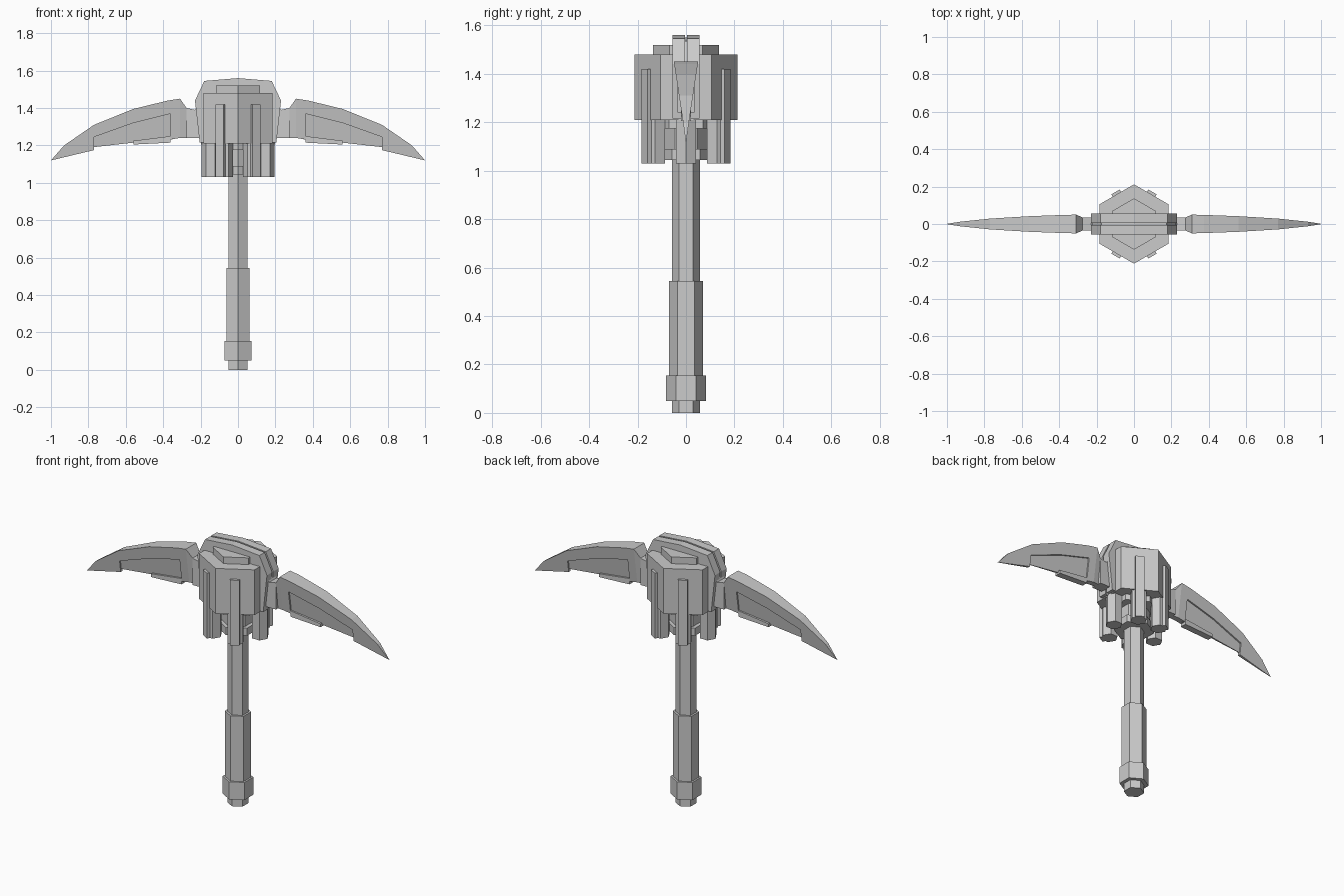
import bpy, bmesh
from math import sin, cos, pi, radians

if "Cube" in bpy.data.objects:
    bpy.data.objects.remove(bpy.data.objects["Cube"])


def finish(name, bm):
    bmesh.ops.recalc_face_normals(bm, faces=bm.faces)
    me = bpy.data.meshes.new(name)
    bm.to_mesh(me)
    bm.free()
    ob = bpy.data.objects.new(name, me)
    bpy.context.collection.objects.link(ob)
    return ob


def hex_prism(name, r, z0, z1, cx=0, cy=0, turn=30):
    """Six-sided column; turn 30 puts corners on the y axis."""
    bm = bmesh.new()
    ang = [radians(turn + 60 * i) for i in range(6)]
    rings = [[bm.verts.new((cx + r * cos(a), cy + r * sin(a), z)) for a in ang]
             for z in (z0, z1)]
    for ring in rings:
        bm.faces.new(ring)
    for i in range(6):
        j = (i + 1) % 6
        bm.faces.new((rings[0][i], rings[0][j], rings[1][j], rings[1][i]))
    return finish(name, bm)


def slab(name, pts, lo, hi=None, side=1):
    """Extrude an xz profile between y = lo(x, z) and y = hi(x, z)."""
    hi = hi or (lambda x, z: -lo(x, z))
    bm = bmesh.new()
    caps = [[bm.verts.new((side * x, f(x, z), z)) for x, z in pts] for f in (lo, hi)]
    for cap in caps:
        bm.faces.new(cap)
    n = len(pts)
    for i in range(n):
        j = (i + 1) % n
        bm.faces.new((caps[0][i], caps[0][j], caps[1][j], caps[1][i]))
    return finish(name, bm)


def flat(y):
    return lambda x, z: y


# handle
hex_prism("pommel", .058, 0, .06)
hex_prism("grip_collar", .083, .05, .155)
hex_prism("grip", .071, .15, .545)
hex_prism("shaft", .058, .54, 1.25)

# head block
hex_prism("head_block", .212, 1.21, 1.48)
hex_prism("head_cap", .137, 1.47, 1.52)
hex_prism("neck_core", .09, 1.09, 1.22)
hex_prism("neck_ring", .115, 1.045, 1.09)
hex_prism("neck_upper_ring", .14, 1.175, 1.215)

# ring of posts under the head, clamps running up the angled faces
for i in range(6):
    a = radians(60 * i)
    hex_prism(f"neck_post_{i}", .048, 1.03, 1.215, .147 * cos(a), .147 * sin(a), 60 * i)
    if i % 3:
        bm = bmesh.new()
        bmesh.ops.create_cube(bm, size=1)
        for v in bm.verts:
            r, t = .17 + v.co.x * .056, v.co.y * .052
            v.co = (r * cos(a) - t * sin(a), r * sin(a) + t * cos(a), 1.225 + v.co.z * .39)
        finish(f"clamp_strut_{i}", bm)

# band over the head: two plates with a narrow groove between them
half = [(.205, 1.215), (.23, 1.44), (.18, 1.545)]
band = half + [(0, 1.56)] + [(-x, z) for x, z in reversed(half)]
slab("head_band_front", band, flat(-.055), flat(-.005))
slab("head_band_back", band, flat(.005), flat(.055))
slab("head_band_core", [(x * .96, z - .01) for x, z in band], flat(-.006))


# blades: wedge section, thick along the top and thin along the lower edge
def wedge(x, z):
    return -max(.001, .05 * (z - 1.12) / .33)


def recessed(x, z):
    return min(-.001, wedge(x, z) + .009)


rim = [(.31, 1.24), (.31, 1.45), (.375, 1.44), (.56, 1.395), (.77, 1.31), (.93, 1.20),
       (1, 1.12), (.77, 1.175), (.77, 1.245), (.56, 1.32), (.36, 1.37), (.36, 1.232)]
panel = [(.35, 1.232), (.35, 1.38), (.56, 1.33), (.78, 1.255), (.78, 1.19), (.56, 1.215)]
edge = [(.29, 1.235), (.36, 1.25), (.56, 1.225), (.56, 1.205), (.36, 1.215)]
for s, side in ((1, "right"), (-1, "left")):
    slab(f"{side}_blade_rim", rim, wedge, side=s)
    slab(f"{side}_blade_panel", panel, recessed, side=s)
    slab(f"{side}_lower_edge_plate", edge[1:] , flat(-.02), side=s)
    slab(f"{side}_blade_socket", [(.18, 1.24), (.18, 1.42), (.215, 1.42), (.23, 1.39),
                                  (.275, 1.40), (.275, 1.24)], flat(-.035), side=s)
    # flared shoulder between socket and blade
    slab(f"{side}_blade_shoulder", [(.275, 1.24), (.275, 1.40), (.31, 1.45), (.31, 1.24)],
         lambda x, z: wedge(x, z) if x > .3 else -.035 * (z - 1.12) / .28, side=s)
